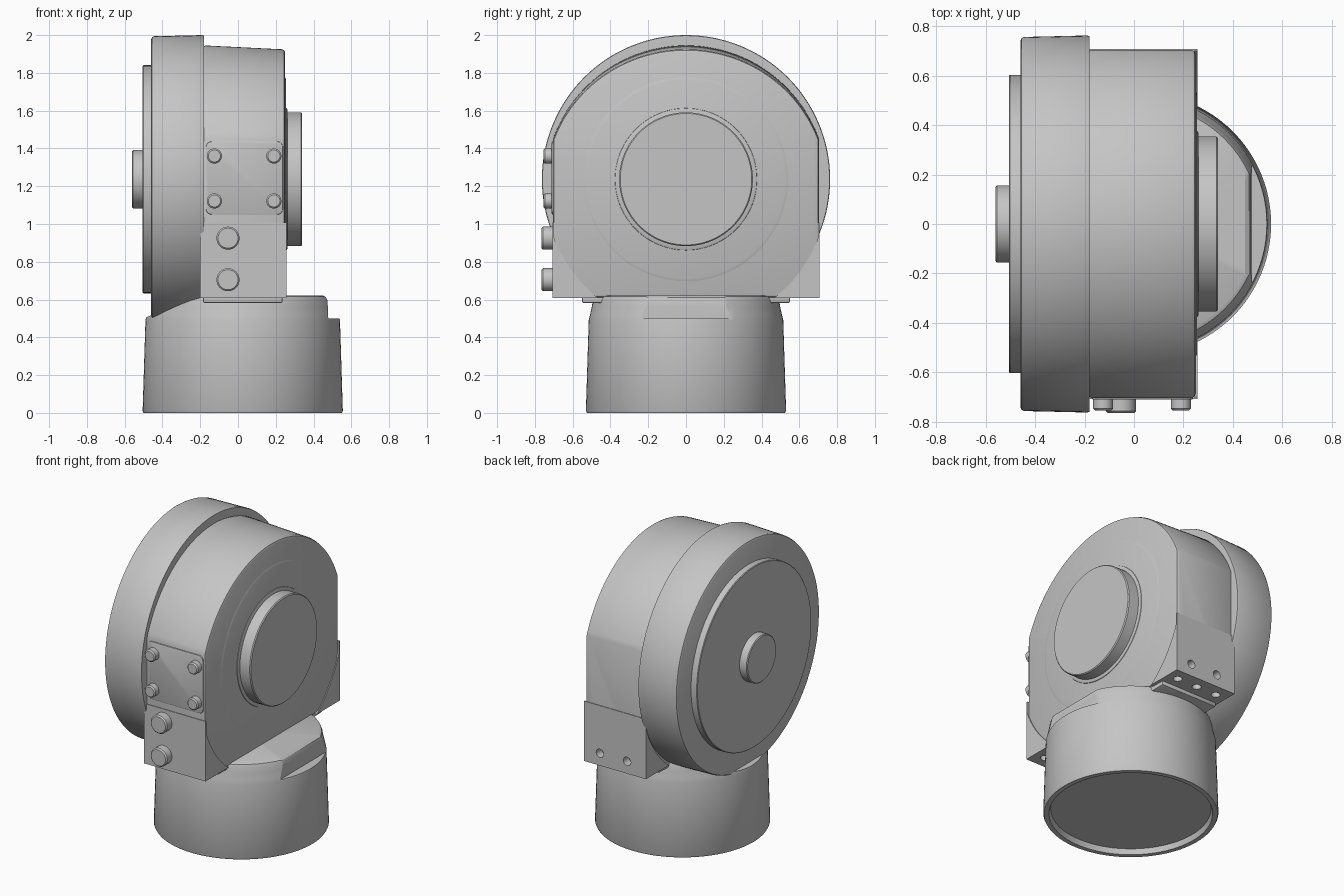
import bpy, bmesh
from math import pi, sin, cos, acos, sqrt, radians
from mathutils import Vector

if "Cube" in bpy.data.objects:
    bpy.data.objects.remove(bpy.data.objects["Cube"])

GREY = (0.56, 0.56, 0.56, 1)
metal = bpy.data.materials.new("cast grey")
metal.use_nodes = True
metal.diffuse_color = GREY
shader = next(n for n in metal.node_tree.nodes if n.type == 'BSDF_PRINCIPLED')
shader.inputs["Base Color"].default_value = GREY

AXIS_Z = 1.237      # height of the drive axis


def finish(bm, name):
    bmesh.ops.recalc_face_normals(bm, faces=bm.faces)
    mesh = bpy.data.meshes.new(name)
    bm.to_mesh(mesh)
    bm.free()
    mesh.materials.append(metal)
    obj = bpy.data.objects.new(name, mesh)
    bpy.context.collection.objects.link(obj)
    return smooth(obj)


def smooth(obj):
    bpy.ops.object.select_all(action='DESELECT')
    obj.select_set(True)
    bpy.context.view_layer.objects.active = obj
    bpy.ops.object.shade_smooth_by_angle(angle=radians(32))
    return obj


def lathe(name, profile, origin=(0, 0, AXIS_Z), axis=(1, 0, 0), steps=96):
    """Revolve (distance along axis, radius) points around an axis."""
    bm = bmesh.new()
    verts = [bm.verts.new((t, 0, r)) for t, r in profile]
    edges = [bm.edges.new(pair) for pair in zip(verts, verts[1:])]
    bmesh.ops.spin(bm, geom=verts + edges, cent=(0, 0, 0), axis=(1, 0, 0),
                   angle=2 * pi, steps=steps)
    bmesh.ops.remove_doubles(bm, verts=bm.verts, dist=1e-5)
    turn = Vector((1, 0, 0)).rotation_difference(Vector(axis)).to_matrix()
    bmesh.ops.rotate(bm, verts=bm.verts, matrix=turn)
    bmesh.ops.translate(bm, verts=bm.verts, vec=origin)
    return finish(bm, name)


def bevel_edges(bm, size, along=None, segments=2):
    edges = []
    for e in bm.edges:
        d = (e.verts[1].co - e.verts[0].co).normalized()
        if e.calc_face_angle(0) > radians(35) and (along is None or abs(d[along]) > 0.99):
            edges.append(e)
    bmesh.ops.bevel(bm, geom=edges, offset=size, segments=segments, profile=0.5,
                    affect='EDGES', clamp_overlap=True)


def prism(name, points, low, high, axis='x', bevel=0.0, corner=0.0, shape=None):
    """Extrude an outline: (y, z) along x, or (x, z) along y."""
    bm = bmesh.new()
    place = (lambda a, b: (low, a, b)) if axis == 'x' else (lambda a, b: (a, low, b))
    face = bm.faces.new([bm.verts.new(place(a, b)) for a, b in points])
    extruded = bmesh.ops.extrude_face_region(bm, geom=[face])["geom"]
    span = high - low
    bmesh.ops.translate(bm, vec=(span, 0, 0) if axis == 'x' else (0, span, 0),
                        verts=[v for v in extruded if isinstance(v, bmesh.types.BMVert)])
    bmesh.ops.recalc_face_normals(bm, faces=bm.faces)
    if shape:
        for v in bm.verts:
            shape(v)
    if corner:
        bevel_edges(bm, corner, along=0 if axis == 'x' else 1, segments=4)
    if bevel:
        bevel_edges(bm, bevel)
    return finish(bm, name)


def rect(a0, a1, b0, b1):
    return [(a0, b0), (a1, b0), (a1, b1), (a0, b1)]


def cut(obj, cutters):
    for c in cutters:
        c.hide_render = True
        mod = obj.modifiers.new("cut", 'BOOLEAN')
        mod.operation = 'DIFFERENCE'
        mod.solver = 'EXACT'
        mod.object = c
        bpy.context.view_layer.objects.active = obj
        bpy.ops.object.modifier_apply(modifier=mod.name)
        bpy.data.objects.remove(c)
    smooth(obj)


# Base: tapered drum with a recessed underside, ledge and sloped shoulder
base = lathe("base_drum", [(0.035, 0), (0.035, 0.485), (0, 0.495), (0, 0.525), (0.01, 0.53),
                           (0.49, 0.515), (0.52, 0.508), (0.56, 0.499), (0.595, 0.493),
                           (0.615, 0.485), (0.622, 0.47), (0.622, 0)],
             origin=(0.025, 0, 0), axis=(0, 0, 1))
cut(base, [prism("ledge_cutter", [(0.7, 0.5), (0.7, 0.8), (0.45, 0.8), (0.45, 0.622),
                                  (0.466, 0.612), (0.474, 0.595), (0.478, 0.5)],
                 -0.8, 0.8, 'y'),
           prism("slope_cutter", [(-0.7, 0.42), (-0.19, 0.625), (-0.19, 0.8), (-0.7, 0.8)],
                 -0.8, 0.8, 'y')])

# Main housing: arched top cut off by flat vertical sides, flat bottom
ARCH_Z, ARCH_R, SIDE = 1.195, 0.75, 0.704
start = acos(SIDE / ARCH_R)
angles = [start + (pi - 2 * start) * i / 64 for i in range(65)]
arch = [(ARCH_R * cos(a), ARCH_Z + ARCH_R * sin(a)) for a in angles]


def taper(v):
    if v.co.x > 0 and v.co.z > ARCH_Z:
        v.co.z -= 0.02 * (v.co.z - ARCH_Z) / ARCH_R


housing = prism("housing", arch + [(-SIDE, 0.61), (SIDE, 0.61)], -0.19, 0.25,
                bevel=0.018, shape=taper)

# Corner blocks that fill in outside the round face
OUTER = 0.708
blocks = []
for side, name in ((-1, "front_corner_block"), (1, "back_corner_block")):
    arc = []
    for i in range(17):
        z = 0.608 + 0.4 * i / 16
        arc.append((side * min(sqrt(ARCH_R ** 2 - (ARCH_Z - z) ** 2), OUTER - 0.008), z))
    outline = arc + [(side * OUTER, 1.008), (side * OUTER, 0.608)]
    blocks.append(prism(name, outline, -0.2, 0.256))

# Mounting holes in the blocks' undersides and the back face
for side, block in zip((-1, 1), blocks):
    holes = [((x, side * 0.625, 0.58), (0, 0, 1)) for x in (-0.12, 0.03, 0.18)]
    if side > 0:
        holes += [((x, 0.75, 0.69), (0, -1, 0)) for x in (-0.06, 0.14)]
    for part in (block, housing):
        cut(part, [lathe("hole_cutter", [(0, 0), (0, 0.028), (0.1, 0.028), (0.1, 0)],
                         origin=o, axis=a, steps=20) for o, a in holes])

# Seat between housing and base
prism("neck_seat", rect(-0.55, 0.55, 0.582, 0.63), -0.185, 0.235, bevel=0.008)

# Round side cover, lid and hub on the right
lathe("large_drum", [(-0.46, 0), (-0.46, 0.742), (-0.455, 0.752), (-0.445, 0.757),
                     (-0.19, 0.763), (-0.181, 0.76), (-0.18, 0.75), (-0.18, 0)], steps=128)
lathe("drum_lid", [(-0.505, 0), (-0.505, 0.6), (-0.501, 0.604), (-0.45, 0.604), (-0.45, 0)])
lathe("drum_hub", [(-0.56, 0), (-0.56, 0.15), (-0.555, 0.156), (-0.5, 0.156), (-0.5, 0)],
      steps=48)

# Raised pad, collar and output cap on the left
lathe("face_pad", [(0.24, 0), (0.24, 0.54), (0.25, 0.54), (0.255, 0.525), (0.255, 0)])
lathe("cap_collar", [(0.25, 0), (0.25, 0.378), (0.258, 0.375), (0.262, 0.365), (0.262, 0)])
lathe("output_cap", [(0.25, 0), (0.25, 0.354), (0.334, 0.354), (0.34, 0.348), (0.34, 0)])


# Front access plate and bolts
def bolt(name, x, z, radius, tip):
    length = tip - 0.69
    lathe(name, [(0, 0), (0, radius), (length - 0.008, radius),
                 (length, radius - 0.008), (length, 0)],
          origin=(x, -0.69, z), axis=(0, -1, 0), steps=32)


prism("access_plate", rect(-0.17, 0.238, 1.05, 1.437), -0.711, -0.675, 'y',
      bevel=0.005, corner=0.03)
for x in (-0.125, 0.19):
    for z in (1.122, 1.36):
        bolt("plate_bolt", x, z, 0.04, 0.755)
for z in (0.705, 0.925):
    bolt("large_bolt", -0.053, z, 0.061, 0.765)
